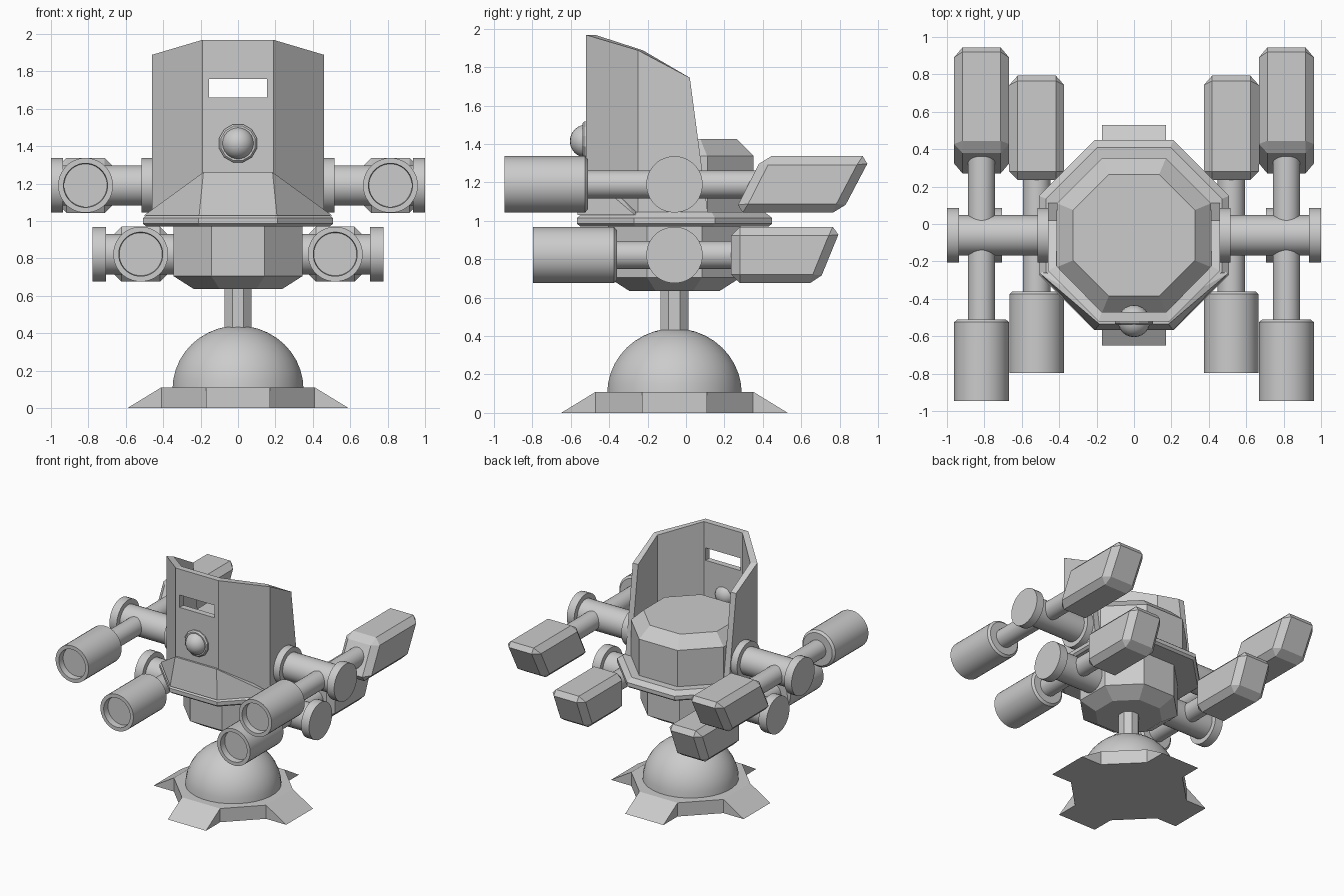
import bpy, bmesh
from math import pi, cos, sin
from mathutils import Matrix, Vector

if "Cube" in bpy.data.objects:
    bpy.data.objects.remove(bpy.data.objects["Cube"])

CY = -0.06  # y of the turret axis


def finish(name, bm, smooth=False, recalc=True):
    if recalc:
        bmesh.ops.recalc_face_normals(bm, faces=bm.faces)
    me = bpy.data.meshes.new(name)
    bm.to_mesh(me)
    bm.free()
    ob = bpy.data.objects.new(name, me)
    bpy.context.collection.objects.link(ob)
    if smooth:
        bpy.context.view_layer.objects.active = ob
        ob.select_set(True)
        bpy.ops.object.shade_smooth_by_angle(angle=pi / 6)
        ob.select_set(False)
    return ob


def lathe(name, profile, n=32, axis='Z', at=(0, 0, 0), smooth=True):
    """Capped stack of n-sided rings; profile is (radius, position along axis)."""
    bm = bmesh.new()
    rings = []
    for r, h in profile:
        ring = []
        for i in range(n):
            a = 2 * pi * (i + 0.5) / n
            u, v = r * cos(a), r * sin(a)
            p = {'X': (h, u, v), 'Y': (u, h, v), 'Z': (u, v, h)}[axis]
            ring.append(bm.verts.new(Vector(p) + Vector(at)))
        rings.append(ring)
    for a, b in zip(rings, rings[1:]):
        for i in range(n):
            j = (i + 1) % n
            bm.faces.new((a[i], a[j], b[j], b[i]))
    bm.faces.new(rings[0])
    bm.faces.new(rings[-1])
    return finish(name, bm, smooth)


def octagon(name, profile):
    """Flat-sided octagonal stack; profile is (apothem, z)."""
    return lathe(name, [(r / cos(pi / 8), z) for r, z in profile], 8, 'Z', (0, CY, 0), False)


# base: octagonal slab with four wedge feet
bm = bmesh.new()
top, bottom = [], []
for k in range(4):
    rot = Matrix.Translation((0, CY, 0)) @ Matrix.Rotation(k * pi / 2, 4, 'Z')
    v = [bm.verts.new(rot @ Vector(p)) for p in (
        (0.41, -0.17, 0.11), (0.41, 0.17, 0.11), (0.41, -0.17, 0),
        (0.59, -0.17, 0), (0.59, 0.17, 0), (0.41, 0.17, 0))]
    bm.faces.new((v[0], v[3], v[4], v[1]))
    bm.faces.new((v[0], v[2], v[3]))
    bm.faces.new((v[1], v[4], v[5]))
    top.append(v[:2])
    bottom.append(v[2:])
for k in range(4):
    j = (k + 1) % 4
    bm.faces.new((top[k][1], bottom[k][3], bottom[j][0], top[j][0]))
bm.faces.new([v for s in top for v in s])
bm.faces.new([v for s in bottom for v in s])
finish("base", bm)

# dome and post
lathe("dome", [(0.352 * cos(a * pi / 20), 0.10 + 0.34 * sin(a * pi / 20)) for a in range(10)]
      + [(0.004, 0.44)], 32, 'Z', (0, CY, 0))
octagon("post", [(0.072, 0.40), (0.072, 0.66)])

# hull sections
octagon("lower_body", [(0.235, 0.635), (0.345, 0.705), (0.345, 0.98)])
octagon("rim", [(0.49, 0.97), (0.508, 0.985), (0.508, 1.015), (0.47, 1.045)])
octagon("upper_body", [(0.412, 1.03), (0.412, 1.337), (0.325, 1.425)])

# front skirt
bm = bmesh.new()
for s in (-1, 1):
    for p in ((0.185, -0.535, 1.26), (0.17, -0.45, 1.26), (0.208, -0.566, 1.03),
              (0.502, -0.265, 1.03), (0.40, -0.20, 1.03)):
        bm.verts.new((s * p[0], p[1], p[2]))
bmesh.ops.convex_hull(bm, input=bm.verts)
finish("front_skirt", bm)

# shield: open five-sided wall with a viewing slot, given thickness
bm = bmesh.new()
low = [(-0.46, 0.115), (-0.46, -0.25), (-0.19, -0.52), (0.19, -0.52), (0.46, -0.25), (0.46, 0.115)]
tops = [1.745, 1.888, 1.968, 1.968, 1.888, 1.745]
lo = [bm.verts.new((x, y, 1.03)) for x, y in low]
hi = [bm.verts.new((x, 0.02 if y > 0 else y, z)) for (x, y), z in zip(low, tops)]
for i in (0, 1, 3, 4):
    bm.faces.new((lo[i], lo[i + 1], hi[i + 1], hi[i]))
slot = [bm.verts.new((x, -0.52, z)) for x, z in
        ((-0.155, 1.66), (0.155, 1.66), (0.155, 1.76), (-0.155, 1.76))]
panel = [lo[2], lo[3], hi[3], hi[2]]
for i in range(4):
    j = (i + 1) % 4
    bm.faces.new((panel[i], panel[j], slot[j], slot[i]))
shield = finish("shield", bm, recalc=False)
sol = shield.modifiers.new("thickness", 'SOLIDIFY')
sol.thickness, sol.offset, sol.use_even_offset = 0.048, -1, True

# front lamp
lathe("lamp_ring", [(0.105, -0.50), (0.105, -0.53), (0.095, -0.54)], 12, 'Y', (0, 0, 1.415), False)
bm = bmesh.new()
bmesh.ops.create_uvsphere(bm, u_segments=24, v_segments=12, radius=0.086,
                          matrix=Matrix.Translation((0, -0.519, 1.415)))
finish("lamp", bm, True)


def counterweight(name, x, z, y_bottom, y_top):
    bm = bmesh.new()
    bmesh.ops.create_cube(bm, size=1)
    for v in bm.verts:
        ends = y_top if v.co.z > 0 else y_bottom
        v.co = (x + v.co.x * 0.294, ends[1] if v.co.y > 0 else ends[0], z + v.co.z * 0.294)
    bmesh.ops.bevel(bm, geom=bm.edges[:], offset=0.045, segments=1, affect='EDGES')
    finish(name, bm)


# arms: axle, outer cap, rod, barrel and counterweight, on both sides
arms = (("upper", 1.19, 0.815, 1.0, 0.935, -0.945, -0.51, (0.25, 0.81), (0.40, 0.965)),
        ("lower", 0.822, 0.52, 0.777, 0.707, -0.797, -0.36, (0.235, 0.69), (0.235, 0.81)))
for level, z, x, end, cap, muzzle, breech, yb, yt in arms:
    for s, side in ((-1, "left"), (1, "right")):
        tag = f"{side}_{level}_"
        lathe(tag + "axle", [(0.108, s * 0.30), (0.108, s * cap)], 32, 'X', (0, CY, z))
        lathe(tag + "axle_cap", [(0.147, s * cap), (0.147, s * end)], 32, 'X', (0, CY, z))
        if level == "upper":
            lathe(tag + "collar", [(0.147, s * 0.42), (0.147, s * 0.515)], 32, 'X', (0, CY, z))
        lathe(tag + "rod", [(0.073, breech - 0.05), (0.073, yb[0] + 0.14)], 32, 'Y', (s * x, 0, z))
        lathe(tag + "barrel", [(0.115, muzzle + 0.05), (0.118, muzzle), (0.147, muzzle),
                               (0.147, breech - 0.015), (0.13, breech)], 32, 'Y', (s * x, 0, z))
        counterweight(tag + "counterweight", s * x, z, yb, yt)
